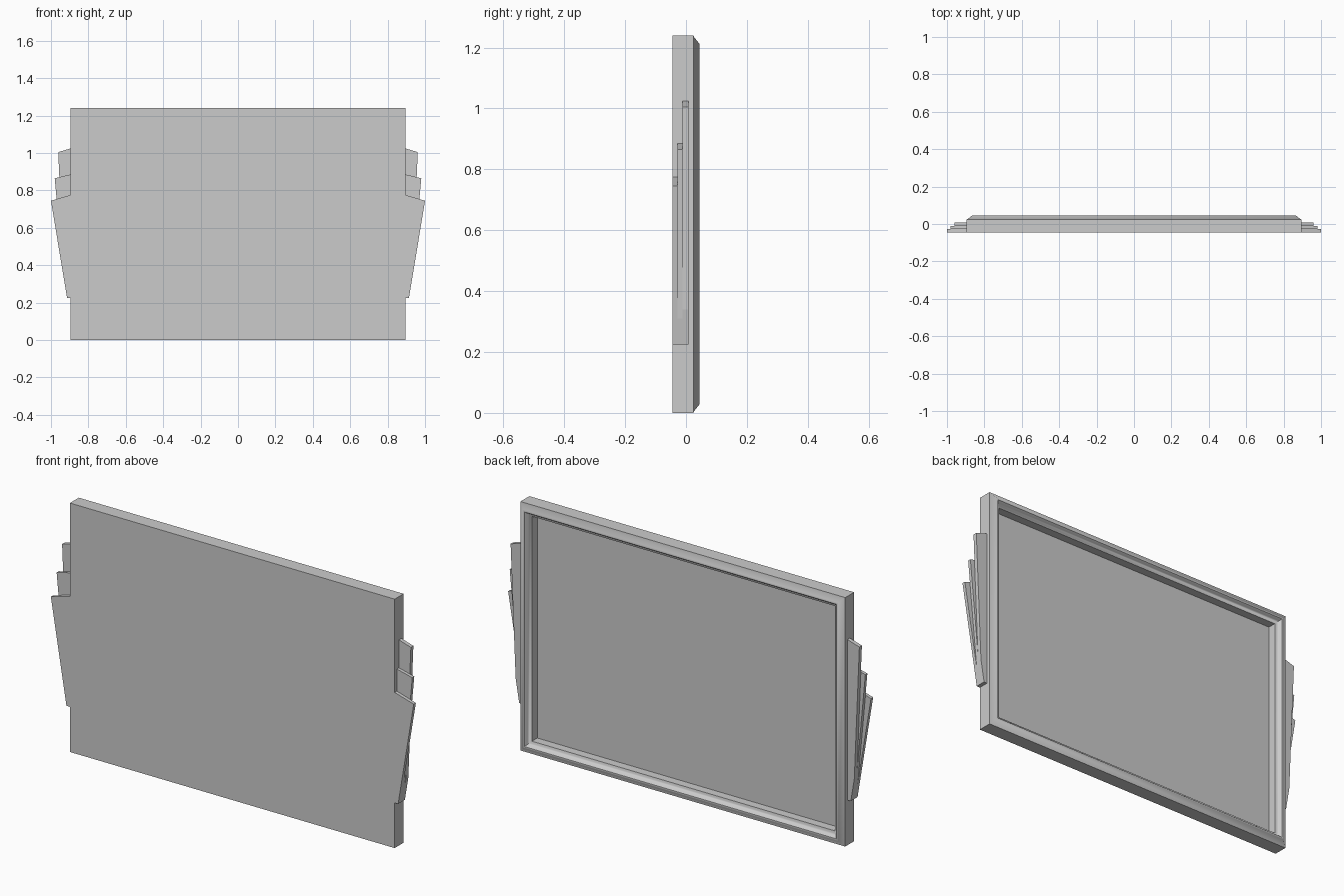
import bpy, bmesh

if "Cube" in bpy.data.objects:
    bpy.data.objects.remove(bpy.data.objects["Cube"])

HALF_W, HEIGHT = 0.895, 1.24


def make_object(name, bm):
    bmesh.ops.recalc_face_normals(bm, faces=bm.faces)
    mesh = bpy.data.meshes.new(name)
    bm.to_mesh(mesh)
    bm.free()
    obj = bpy.data.objects.new(name, mesh)
    bpy.context.collection.objects.link(obj)
    return obj


def rect_loop(bm, inset, y):
    x, lo, hi = HALF_W - inset, inset, HEIGHT - inset
    return [bm.verts.new((a, y, b)) for a, b in ((-x, lo), (x, lo), (x, hi), (-x, hi))]


def bridge(bm, a, b):
    for i in range(4):
        j = (i + 1) % 4
        bm.faces.new((a[i], a[j], b[j], b[i]))


# Moulded frame: (inset, y) profile swept round the rectangle, flat on the -y side
profile = [(0, -0.045), (0, 0.025), (0.005, 0.026), (0.026, 0.043), (0.031, 0.045),
           (0.036, 0.044), (0.040, 0.039), (0.043, 0.030), (0.050, 0.024),
           (0.060, 0.020), (0.060, -0.022)]
bm = bmesh.new()
loops = [rect_loop(bm, *p) for p in profile]
for a, b in zip(loops, loops[1:]):
    bridge(bm, a, b)
bm.faces.new(loops[0])
frame = make_object("frame", bm)

# Recessed picture panel
bm = bmesh.new()
bm.faces.new(rect_loop(bm, 0.060, -0.022))
make_object("picture_panel", bm)


# Fanned side blades: outline in x/z extruded along y
def blade(name, side, outline, y0, y1):
    bm = bmesh.new()
    front = [bm.verts.new((side * x, y0, z)) for x, z in outline]
    face = bm.faces.new(front)
    new = bmesh.ops.extrude_face_region(bm, geom=[face])["geom"]
    verts = [g for g in new if isinstance(g, bmesh.types.BMVert)]
    bmesh.ops.translate(bm, verts=verts, vec=(0, y1 - y0, 0))
    bm.faces.ensure_lookup_table()
    if not any(abs(f.calc_center_median().y - y0) < 1e-5 for f in bm.faces):
        bm.faces.new(front)
    make_object(name, bm)


base = [(0.893, 0.225), (0.914, 0.225)]
blades = [
    ("lower", base + [(1.0, 0.745), (0.893, 0.776)], -0.045, -0.028),
    ("middle", base + [(0.928, 0.31), (0.98, 0.865), (0.893, 0.886)], -0.028, -0.012),
    ("upper", base + [(0.933, 0.34), (0.961, 1.005), (0.893, 1.025)], -0.012, 0.008),
]
for side, label in ((-1, "left"), (1, "right")):
    for name, outline, y0, y1 in blades:
        blade(f"{label}_{name}_blade", side, outline, y0, y1)

# Soft shading on the moulding only
bpy.ops.object.select_all(action='DESELECT')
frame.select_set(True)
bpy.context.view_layer.objects.active = frame
bpy.ops.object.shade_smooth_by_angle(angle=0.6)
